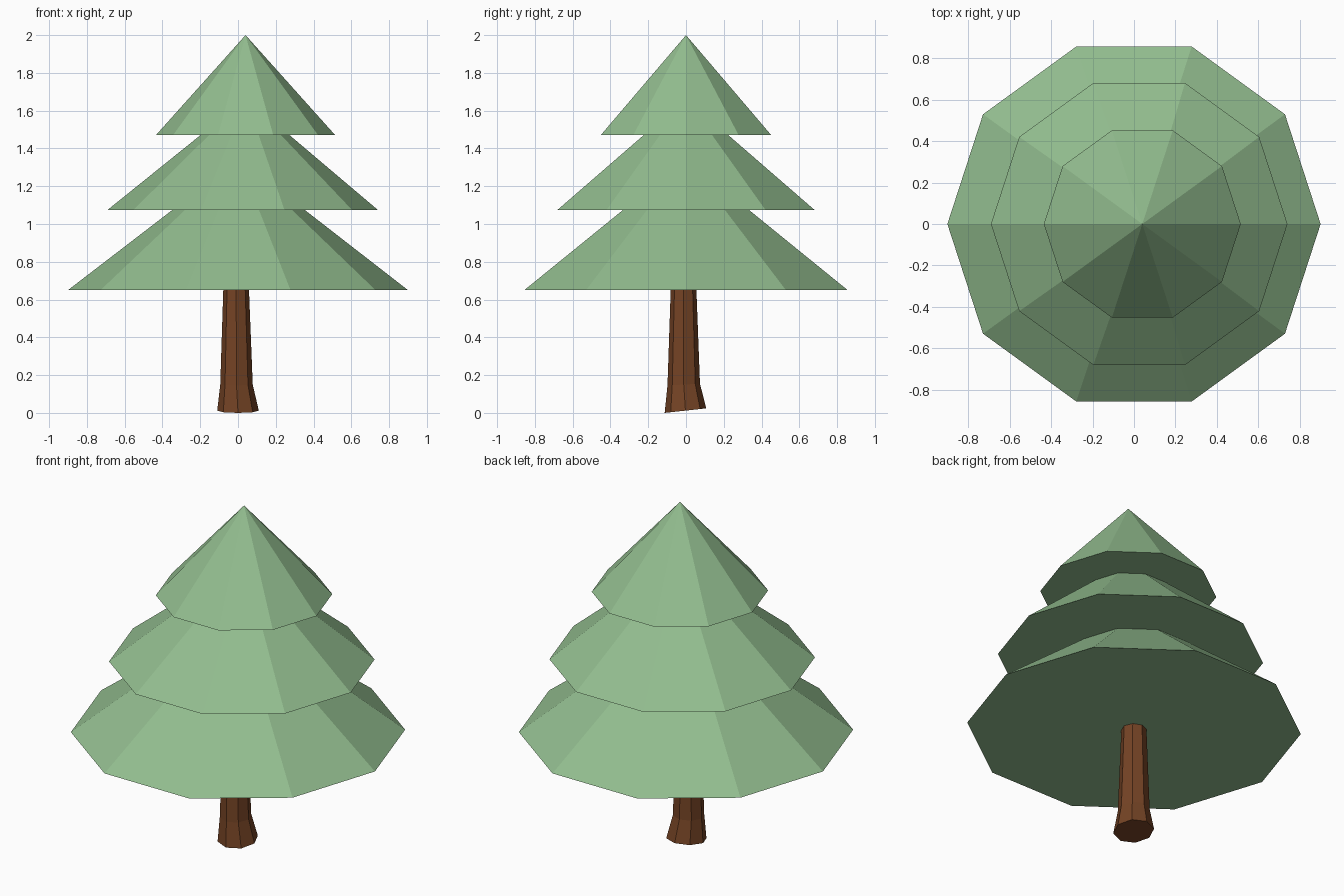
import bpy
import bmesh
import math

default = bpy.data.objects.get("Cube")
if default:
    bpy.data.objects.remove(default, do_unlink=True)


def make_material(name, color):
    mat = bpy.data.materials.new(name)
    mat.use_nodes = True
    mat.diffuse_color = color
    mat.node_tree.nodes["Principled BSDF"].inputs["Base Color"].default_value = color
    return mat


def finish(bm, name, mat):
    bmesh.ops.recalc_face_normals(bm, faces=bm.faces)
    mesh = bpy.data.meshes.new(name)
    bm.to_mesh(mesh)
    bm.free()
    mesh.materials.append(mat)
    obj = bpy.data.objects.new(name, mesh)
    bpy.context.collection.objects.link(obj)
    return obj


def ring(bm, sides, radius, x, y, z, tilt=0.0):
    """Polygon of vertices, optionally sloping up towards the back."""
    verts = []
    for i in range(sides):
        a = math.tau * i / sides
        dy = radius * math.sin(a)
        verts.append(bm.verts.new((x + radius * math.cos(a), y + dy, z + tilt * dy)))
    return verts


def bridge(bm, low, high):
    n = len(low)
    for i in range(n):
        j = (i + 1) % n
        bm.faces.new((low[i], low[j], high[j], high[i]))


leaf_green = make_material("leaf green", (0.29, 0.51, 0.275, 1))
bark_brown = make_material("bark brown", (0.175, 0.056, 0.018, 1))

# Foliage tiers: ten-sided closed cones, drifting slightly to the left
tiers = [
    ("lower_foliage", 0.90, 0.0, 0.65, 0.005, 1.345),
    ("middle_foliage", 0.715, 0.025, 1.075, 0.043, 1.665),
    ("top_foliage", 0.475, 0.04, 1.47, 0.04, 2.0),
]
for name, radius, x, z, tip_x, tip_z in tiers:
    bm = bmesh.new()
    rim = ring(bm, 10, radius, x, 0, z)
    tip = bm.verts.new((tip_x, 0, tip_z))
    for i in range(10):
        bm.faces.new((rim[i], rim[(i + 1) % 10], tip))
    bm.faces.new(rim)
    finish(bm, name, leaf_green)

# Trunk: tapered octagonal prism with a flared, slightly tilted foot
bm = bmesh.new()
rings = [
    ring(bm, 8, 0.11, 0.0, -0.003, 0.012, 0.11),
    ring(bm, 8, 0.086, -0.008, -0.012, 0.15, 0.05),
    ring(bm, 8, 0.067, -0.01, -0.013, 0.68),
]
for low, high in zip(rings, rings[1:]):
    bridge(bm, low, high)
bm.faces.new(rings[0])
bm.faces.new(rings[-1])
finish(bm, "trunk", bark_brown)
